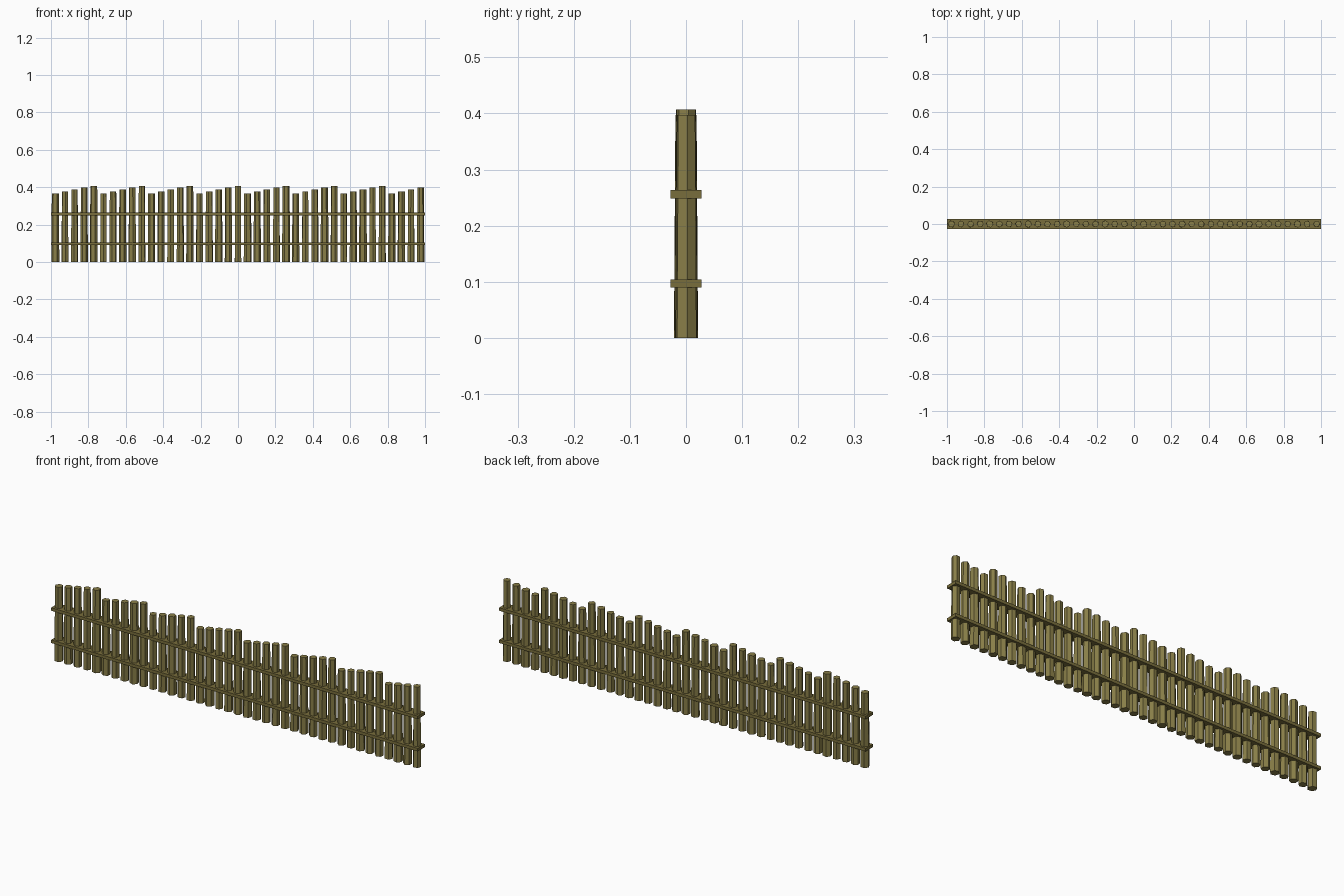
import bpy
import math

cube = bpy.data.objects.get("Cube")
if cube:
    bpy.data.objects.remove(cube, do_unlink=True)


def make_material(name, color):
    mat = bpy.data.materials.new(name)
    mat.use_nodes = True
    mat.diffuse_color = color
    mat.node_tree.nodes["Principled BSDF"].inputs["Base Color"].default_value = color
    return mat


post_wood = make_material("olive post wood", (0.25, 0.21, 0.065, 1))
rail_wood = make_material("dark olive rail wood", (0.19, 0.155, 0.045, 1))

POSTS = 39
SPACING = 0.0514


# Tapered six-sided posts, stepping up in height in groups of five
def add_post(i):
    height = 0.367 + 0.01 * (i % 5)
    radius = 0.0215 if i % 4 == 0 else 0.02
    x = (i - (POSTS - 1) / 2) * SPACING
    bpy.ops.mesh.primitive_cone_add(
        vertices=6, radius1=radius, radius2=radius * 0.88, depth=height,
        location=(x, 0, height / 2),
        rotation=(0, 0, math.radians(38 + 17 * (POSTS - 1 - i))))
    post = bpy.context.object
    post.name = f"post_{i + 1}"
    post.data.materials.append(post_wood)


# Flat rails running the full length through the posts
def add_rail(name, z):
    bpy.ops.mesh.primitive_cube_add(size=1, location=(0, 0, z))
    rail = bpy.context.object
    rail.name = name
    rail.scale = (2, 0.056, 0.015)
    rail.data.materials.append(rail_wood)


for index in range(POSTS):
    add_post(index)
add_rail("lower_rail", 0.097)
add_rail("upper_rail", 0.256)
